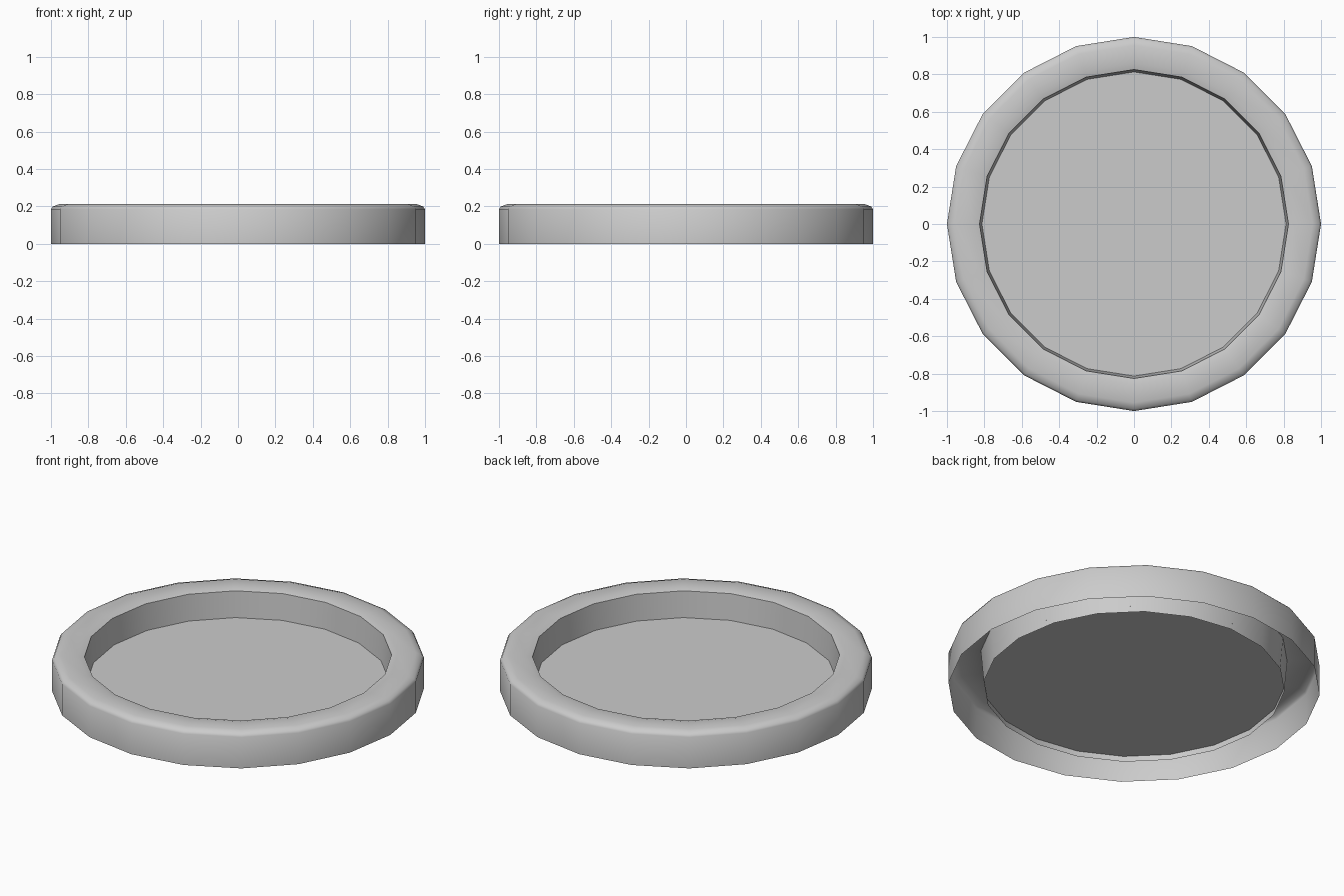
import bpy, bmesh, math

if "Cube" in bpy.data.objects:
    bpy.data.objects.remove(bpy.data.objects["Cube"])

SIDES = 20


def make_object(name, bm):
    mesh = bpy.data.meshes.new(name)
    bm.to_mesh(mesh)
    bm.free()
    obj = bpy.data.objects.new(name, mesh)
    bpy.context.collection.objects.link(obj)
    return obj


def ring(bm, r, z):
    return [bm.verts.new((r * math.cos(2 * math.pi * i / SIDES),
                          r * math.sin(2 * math.pi * i / SIDES), z))
            for i in range(SIDES)]


# Rim: open-bottomed shell from outer wall over the soft top to the inner wall
profile = [(1.0, 0.0), (1.0, 0.185), (0.99, 0.2), (0.955, 0.212),
           (0.86, 0.212), (0.826, 0.203), (0.81, 0.015)]
bm = bmesh.new()
rings = [ring(bm, r, z) for r, z in profile]
for a, b in zip(rings, rings[1:]):
    for i in range(SIDES):
        j = (i + 1) % SIDES
        bm.faces.new((a[i], a[j], b[j], b[i]))
rim = make_object("rim", bm)
bpy.context.view_layer.objects.active = rim
rim.select_set(True)
bpy.ops.object.shade_smooth_by_angle(angle=math.radians(40))

# Recessed floor disc inside the rim
bm = bmesh.new()
bm.faces.new(ring(bm, 0.813, 0.05))
make_object("floor_disc", bm)
